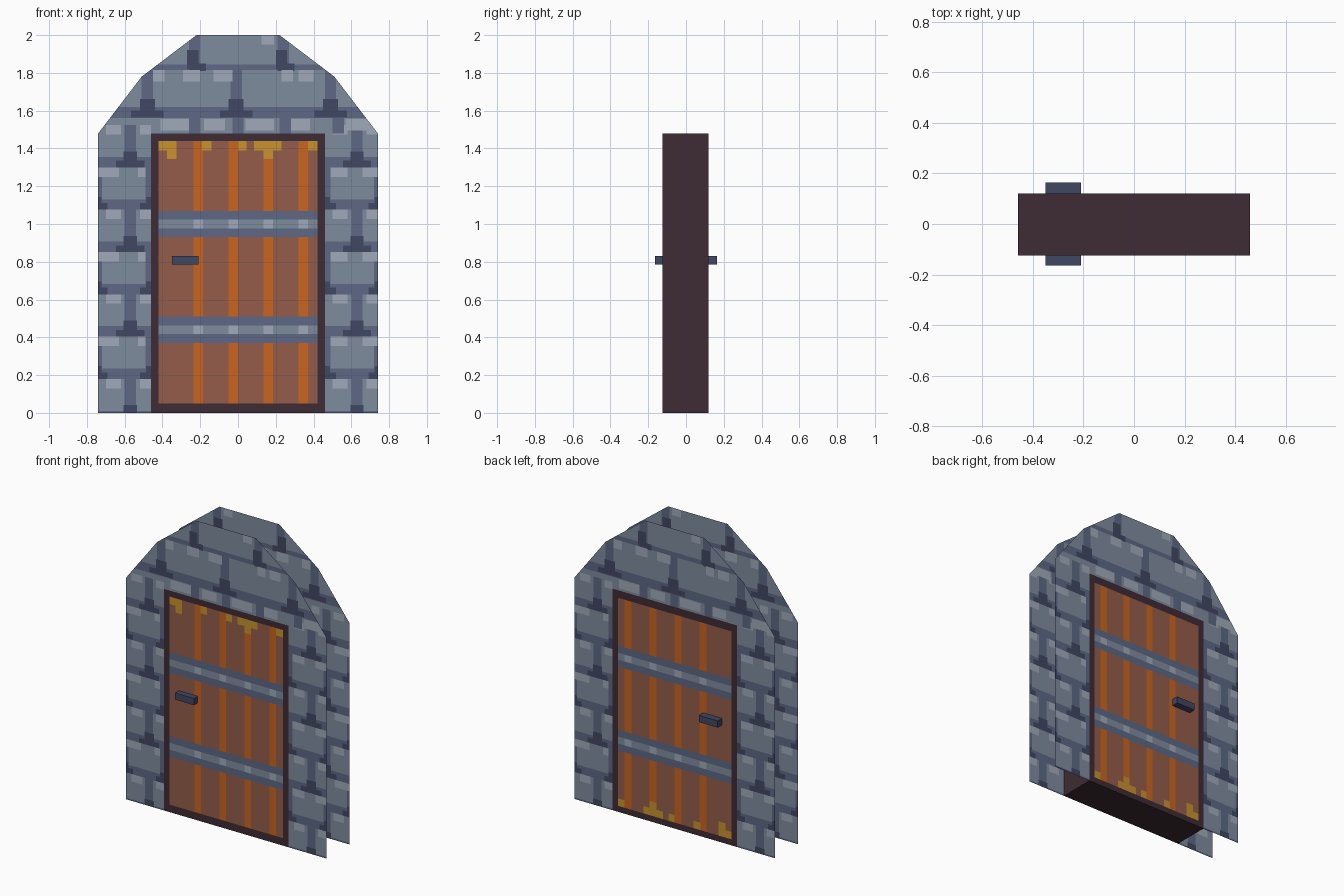
import bpy, bmesh, math

if "Cube" in bpy.data.objects:
    bpy.data.objects.remove(bpy.data.objects["Cube"])

def srgb(r, g, b):
    f = lambda c: c / 12.92 if c <= 0.04045 else ((c + 0.055) / 1.055) ** 2.4
    return (f(r / 255), f(g / 255), f(b / 255), 1)

COLOURS = {
    "stone": (127, 140, 158), "mortar": (93, 104, 132),
    "dark_stone": (64, 71, 98), "light_stone": (160, 170, 186),
    "wood": (148, 92, 74), "orange_wood": (202, 101, 32),
    "gold": (200, 146, 46), "dark_frame": (62, 43, 51),
}
NAMES = list(COLOURS)
MATS = []
for n, c in COLOURS.items():
    m = bpy.data.materials.new(n)
    m.diffuse_color = srgb(*c)
    m.use_nodes = True
    m.node_tree.nodes["Principled BSDF"].inputs["Base Color"].default_value = m.diffuse_color
    MATS.append(m)

FRONT, BACK, DOOR_W, DOOR_H = -0.125, 0.12, 0.46, 1.48

def add_object(name, mesh, loc=(0, 0, 0), rot=(0, 0, 0)):
    ob = bpy.data.objects.new(name, mesh)
    ob.location, ob.rotation_euler = loc, rot
    bpy.context.collection.objects.link(ob)
    return ob

def painted_sheet(name, polys, rects):
    """Flat sheet facing -y, cut along every rectangle edge; the last rectangle wins."""
    bm = bmesh.new()
    for poly in polys:
        bm.faces.new([bm.verts.new((x, 0, z)) for x, z in poly])
    bmesh.ops.remove_doubles(bm, verts=bm.verts, dist=1e-5)
    for axis, ids in ((0, (0, 1)), (2, (2, 3))):
        for v in sorted({round(r[i], 3) for r in rects for i in ids}):
            co, no = [0, 0, 0], [0, 0, 0]
            co[axis], no[axis] = v, 1
            bmesh.ops.bisect_plane(bm, geom=bm.verts[:] + bm.edges[:] + bm.faces[:],
                                   dist=1e-5, plane_co=co, plane_no=no)
    for f in bm.faces:
        c = f.calc_center_median()
        for x0, x1, z0, z1, col in rects:
            if x0 < c.x < x1 and z0 < c.z < z1:
                f.material_index = NAMES.index(col)
    mesh = bpy.data.meshes.new(name)
    for m in MATS:
        mesh.materials.append(m)
    bm.to_mesh(mesh)
    bm.free()
    return mesh

# Masonry: joints between bricks with dark wedges at their feet
wall = []

def band(x0, x1, z, h=0.055):
    wall.append((x0, x1, z, z + h, "mortar"))

def joint(s, z, top, k=1.0):
    wall.append((s - 0.03, s + 0.03, z, top, "mortar"))
    wall.append((s - 0.075 * k, s + 0.075 * k, z, z + 0.035, "dark_stone"))
    wall.append((s - 0.035 * k, s + 0.035 * k, z, z + 0.085 * k, "dark_stone"))

def light(x0, x1, top, h=0.05):
    wall.append((x0, x1, top - h, top, "light_stone"))

# Side columns: two alternating courses
PITCH = 0.224
for k in range(7):
    z = 1.30 - PITCH * k
    top = z + PITCH
    for a, b in ((-0.74, -0.46), (0.46, 0.74)):
        band(a, b, z)
    if k % 2 == 0:
        for s in (-0.57, 0.63):
            joint(s, z, top)
            light(s - 0.13, s - 0.05, top)
            light(s + 0.05, s + 0.11, top)
    else:
        for s in (-0.75, -0.46, 0.46, 0.75):
            joint(s, z, top, 0.8)
        light(-0.74, -0.63, top)
        light(-0.53, -0.49, top)
        light(0.49, 0.58, top)
        light(0.66, 0.74, top)

# Arch: three larger courses
band(-0.74, 0.74, 1.56, 0.06)
band(-0.74, 0.74, 1.815, 0.03)
for s in (-0.48, -0.01, 0.49):
    joint(s, 1.565, 1.82, 1.15)
for s in (-0.23, 0.24):
    wall.append((s - 0.03, s + 0.03, 1.82, 2.0, "mortar"))
    wall.append((s - 0.04, s + 0.02, 1.82, 1.92, "dark_stone"))
    wall.append((s - 0.03, s + 0.06, 1.81, 1.85, "dark_stone"))
for s in (-0.23, 0.0, 0.25, 0.53):
    wall.append((s - 0.03, s + 0.03, 1.48, 1.56, "mortar"))
for a, b in ((-0.41, -0.26), (-0.18, -0.07), (0.04, 0.19), (0.28, 0.38), (0.57, 0.72)):
    light(a, b, 1.555, 0.06)
for a, b in ((-0.45, -0.39), (-0.29, -0.20), (-0.13, -0.03), (0.23, 0.29), (0.32, 0.40)):
    light(a, b, 1.815, 0.06)
light(0.125, 0.19, 2.0)

column = [(-0.74, 0), (-DOOR_W, 0), (-DOOR_W, DOOR_H), (-0.74, DOOR_H)]
arch = [(-0.74, 1.48), (0.74, 1.48), (0.51, 1.78), (0.22, 2), (-0.22, 2), (-0.51, 1.78)]
mirrored = [(-x, z) for x, z in reversed(column)]
wall_mesh = painted_sheet("stone_wall", [column, mirrored, arch], wall)
add_object("front_wall", wall_mesh, (0, FRONT, 0))
add_object("back_wall", wall_mesh, (0, BACK, 0), (0, 0, math.pi))

# Door: planks, stripes, gold trim and two iron straps
door = [(-DOOR_W, DOOR_W, 0, DOOR_H, "dark_frame"), (-0.42, 0.42, 0.05, 1.44, "wood")]
STRIPES = (-0.235, -0.05, 0.135, 0.32)
for x in STRIPES:
    door.append((x, x + 0.05, 0.05, 1.44, "orange_wood"))
for x0, x1, z0 in ((-0.42, -0.325, 1.39), (-0.375, -0.325, 1.345), (-0.19, -0.14, 1.39),
                   (0, 0.045, 1.39), (0.085, 0.23, 1.39), (0.135, 0.185, 1.345),
                   (0.37, 0.42, 1.39)):
    door.append((x0, x1, z0, 1.44, "gold"))
for z in (0.37, 0.93):
    door.append((-0.42, 0.42, z, z + 0.14, "mortar"))
    door.append((-0.42, 0.42, z + 0.047, z + 0.093, "stone"))
    for x in STRIPES:
        door.append((x, x + 0.05, z + 0.047, z + 0.093, "light_stone"))
panel = [(-DOOR_W, 0), (DOOR_W, 0), (DOOR_W, DOOR_H), (-DOOR_W, DOOR_H)]
door_mesh = painted_sheet("door", [panel], door)
add_object("front_door", door_mesh, (0, FRONT, 0))
add_object("back_door", door_mesh, (0, BACK, DOOR_H), (math.pi, 0, 0))

def box(name, x, y, z, col, open_ends=False):
    bm = bmesh.new()
    bmesh.ops.create_cube(bm, size=1)
    for v in bm.verts:
        v.co = [r[0] if c < 0 else r[1] for c, r in zip(v.co, (x, y, z))]
    bm.normal_update()
    if open_ends:
        ends = [f for f in bm.faces if abs(f.normal.y) > 0.9]
        bmesh.ops.delete(bm, geom=ends, context='FACES')
    mesh = bpy.data.meshes.new(name)
    mesh.materials.append(MATS[NAMES.index(col)])
    bm.to_mesh(mesh)
    bm.free()
    add_object(name, mesh)

# Door casing between the two walls, and a handle on each side
box("door_casing", (-DOOR_W, DOOR_W), (FRONT, BACK), (0, DOOR_H), "dark_frame", True)
box("front_handle", (-0.35, -0.21), (-0.165, FRONT), (0.785, 0.83), "dark_stone")
box("back_handle", (-0.35, -0.21), (BACK, 0.165), (0.785, 0.83), "dark_stone")
